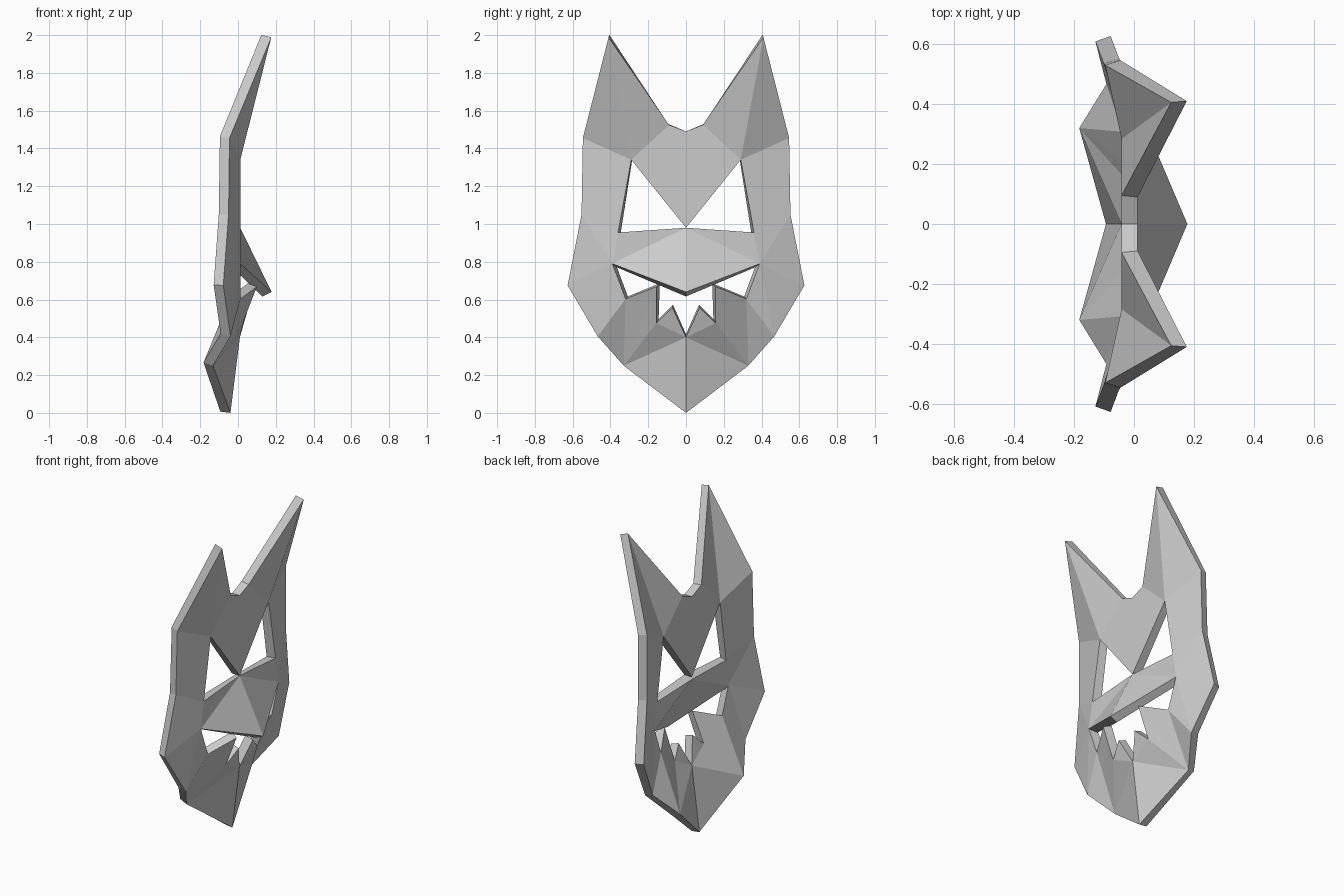
import bpy, bmesh

if "Cube" in bpy.data.objects:
    bpy.data.objects.remove(bpy.data.objects["Cube"])

# Key points of the right half of the front surface; the mask looks towards +x
P = {
    'top': (.012, 0, 1.49), 'ear_in': (.012, .09, 1.525), 'ear_tip': (.176, .41, 1.988),
    'temple': (-.045, .546, 1.455), 'side': (-.05, .553, 1.05), 'cheek': (-.078, .627, .675),
    'jaw': (-.04, .467, .405), 'jaw_low': (-.132, .33, .25), 'chin': (-.04, 0, 0),
    'lip': (.01, 0, .40), 'tooth_a': (.055, .072, .557), 'gap': (.025, .157, .475),
    'tooth_b': (.10, .157, .668), 'mouth': (.012, .32, .603), 'nose_side': (.012, .39, .79),
    'eye_out': (.012, .36, .955), 'eye_top': (.012, .29, 1.34), 'brow': (.012, 0, .98),
    'nose_tip': (.178, 0, .64),
}


def shell(name, faces, thickness=.054):
    """Half surface from named points, mirrored across y and given thickness."""
    bm = bmesh.new()
    verts = {}
    for line in faces:
        keys = line.split()
        for k in keys:
            if k not in verts:
                verts[k] = bm.verts.new(P[k])
        f = bm.faces.new([verts[k] for k in keys])
        f.normal_update()
        if f.normal.x < 0:
            f.normal_flip()
    me = bpy.data.meshes.new(name)
    bm.to_mesh(me)
    bm.free()
    ob = bpy.data.objects.new(name, me)
    bpy.context.collection.objects.link(ob)
    mirror = ob.modifiers.new("mirror", 'MIRROR')
    mirror.use_axis = (False, True, False)
    mirror.use_clip = True
    solid = ob.modifiers.new("thickness", 'SOLIDIFY')
    solid.thickness = thickness
    solid.offset = -1
    return ob


# Forehead, ears, cheeks and toothed jaw
shell("mask_shell", [
    "top ear_in eye_top brow",
    "ear_in ear_tip eye_top",
    "ear_tip temple eye_top",
    "temple side eye_out eye_top",
    "side nose_side eye_out",
    "side cheek nose_side",
    "cheek jaw nose_side",
    "jaw mouth nose_side",
    "jaw jaw_low mouth",
    "jaw_low tooth_b mouth",
    "jaw_low gap tooth_b",
    "jaw_low lip gap",
    "lip tooth_a gap",
    "jaw_low chin lip",
])

# Snout bridging the face between eyes and mouth
shell("snout", [
    "brow eye_out nose_side",
    "brow nose_side nose_tip",
])
